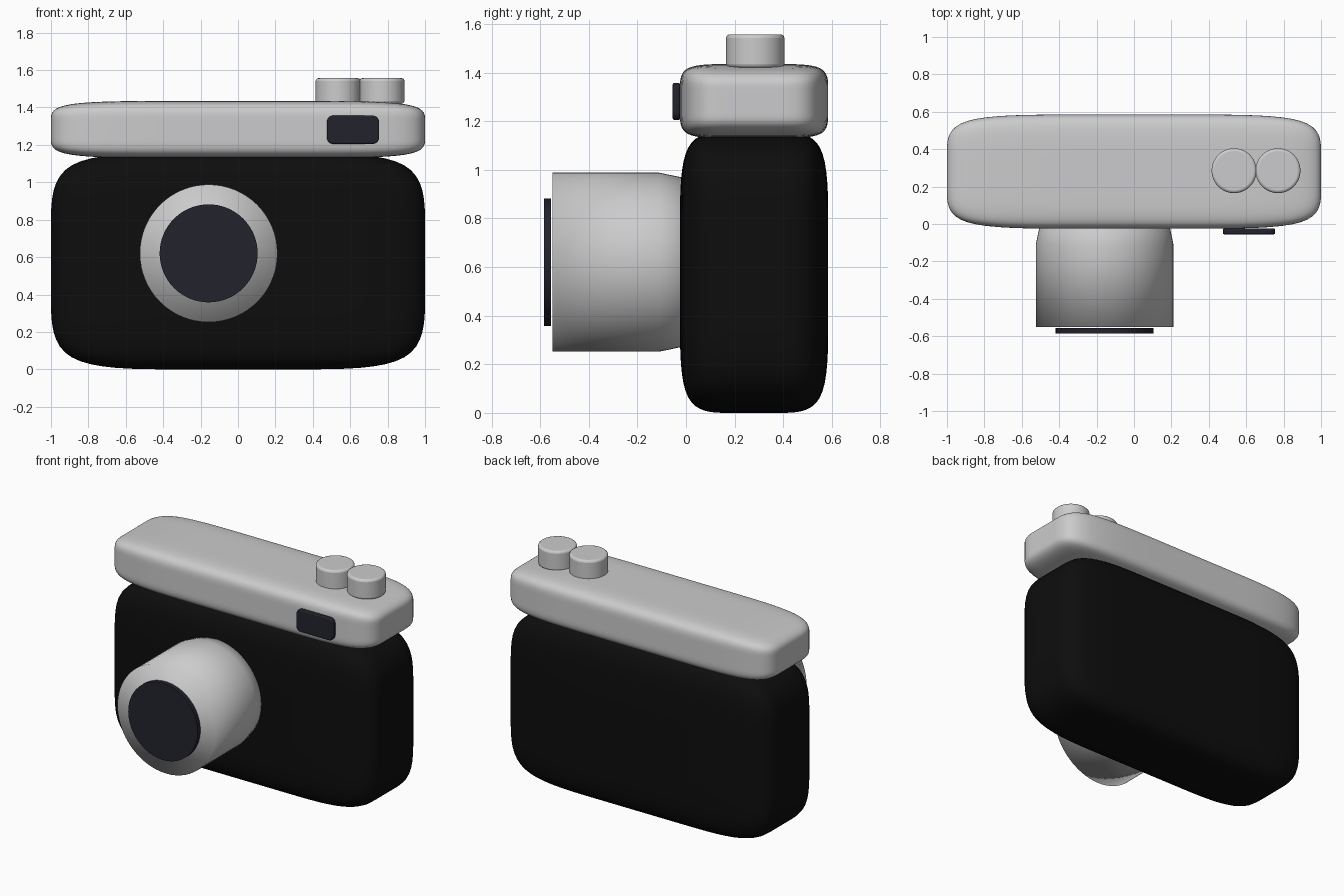
import bpy, bmesh, math
from mathutils import Matrix, Vector

default = bpy.data.objects.get("Cube")
if default:
    bpy.data.objects.remove(default, do_unlink=True)


def material(name, r, g, b):
    mat = bpy.data.materials.new(name)
    mat.use_nodes = True
    mat.diffuse_color = (r, g, b, 1)
    mat.node_tree.nodes["Principled BSDF"].inputs["Base Color"].default_value = (r, g, b, 1)
    return mat


silver = material("silver grey", 0.6, 0.6, 0.61)
black = material("matte black", 0.004, 0.004, 0.004)
glass = material("dark glass", 0.016, 0.016, 0.027)


def add_object(name, bm, mat):
    bmesh.ops.recalc_face_normals(bm, faces=bm.faces)
    mesh = bpy.data.meshes.new(name)
    bm.to_mesh(mesh)
    bm.free()
    mesh.materials.append(mat)
    obj = bpy.data.objects.new(name, mesh)
    bpy.context.collection.objects.link(obj)
    bpy.ops.object.select_all(action="DESELECT")
    obj.select_set(True)
    bpy.context.view_layer.objects.active = obj
    return obj


def box_mesh(low, high):
    low, high = Vector(low), Vector(high)
    bm = bmesh.new()
    bmesh.ops.create_cube(bm, size=1)
    bmesh.ops.scale(bm, vec=high - low, verts=bm.verts)
    bmesh.ops.translate(bm, vec=(low + high) / 2, verts=bm.verts)
    return bm


def soft_box(name, low, high, mat):
    """Box cut in thirds and subdivided, so its corners flow softly."""
    bm = box_mesh(low, high)
    bmesh.ops.subdivide_edges(bm, edges=bm.edges, cuts=2, use_grid_fill=True)
    obj = add_object(name, bm, mat)
    sub = obj.modifiers.new("soften", "SUBSURF")
    sub.levels = sub.render_levels = 3
    bpy.ops.object.shade_smooth()
    return obj


def turned(name, profile, centre, mat, tilt=0, bevel=0, sharp=True):
    """Solid of revolution from (radius, height) pairs; tilt turns it to the front."""
    bm = bmesh.new()
    sides = 64
    rings = [[bm.verts.new((r * math.cos(math.tau * i / sides),
                            r * math.sin(math.tau * i / sides), h))
              for i in range(sides)] for r, h in profile]
    for a, b in zip(rings, rings[1:]):
        for i in range(sides):
            j = (i + 1) % sides
            bm.faces.new((a[i], a[j], b[j], b[i]))
    bm.faces.new(rings[0])
    bm.faces.new(rings[-1])
    bmesh.ops.transform(bm, verts=bm.verts,
                        matrix=Matrix.Translation(centre) @ Matrix.Rotation(tilt, 4, "X"))
    obj = add_object(name, bm, mat)
    if bevel:
        mod = obj.modifiers.new("round_edge", "BEVEL")
        mod.width, mod.segments = bevel, 3
        mod.limit_method, mod.angle_limit = "ANGLE", math.radians(40)
    if sharp:
        bpy.ops.object.shade_smooth_by_angle(angle=math.radians(40))
    else:
        bpy.ops.object.shade_smooth()
    return obj


# Camera body and top housing
soft_box("body", (-1, -0.025, 0), (1, 0.585, 1.155), black)
soft_box("top_housing", (-1, -0.025, 1.13), (1, 0.585, 1.435), silver)

# Lens barrel and front glass, turned to point forward
to_front = math.pi / 2
turned("lens_barrel", [(0.335, -0.05), (0.368, 0.11), (0.368, 0.55)],
       (-0.157, 0, 0.62), silver, to_front, sharp=False)
turned("lens_glass", [(0.262, 0.555), (0.262, 0.585)],
       (-0.157, 0, 0.62), glass, to_front)

# Viewfinder window with rounded corners
bm = box_mesh((0.475, -0.055, 1.205), (0.755, -0.024, 1.357))
corners = [e for e in bm.edges
           if abs(e.verts[0].co.y - e.verts[1].co.y) > 0.01]
bmesh.ops.bevel(bm, geom=corners, offset=0.035, segments=5, profile=0.5, affect="EDGES")
window = add_object("viewfinder_window", bm, glass)
edge = window.modifiers.new("round_edge", "BEVEL")
edge.width, edge.segments = 0.007, 2
edge.limit_method, edge.angle_limit = "ANGLE", math.radians(40)
bpy.ops.object.shade_smooth_by_angle(angle=math.radians(40))

# Two round controls on the top
for name, x in (("shutter_button", 0.535), ("control_dial", 0.77)):
    turned(name, [(0.12, 1.42), (0.12, 1.557)], (x, 0.285, 0), silver, bevel=0.015)
